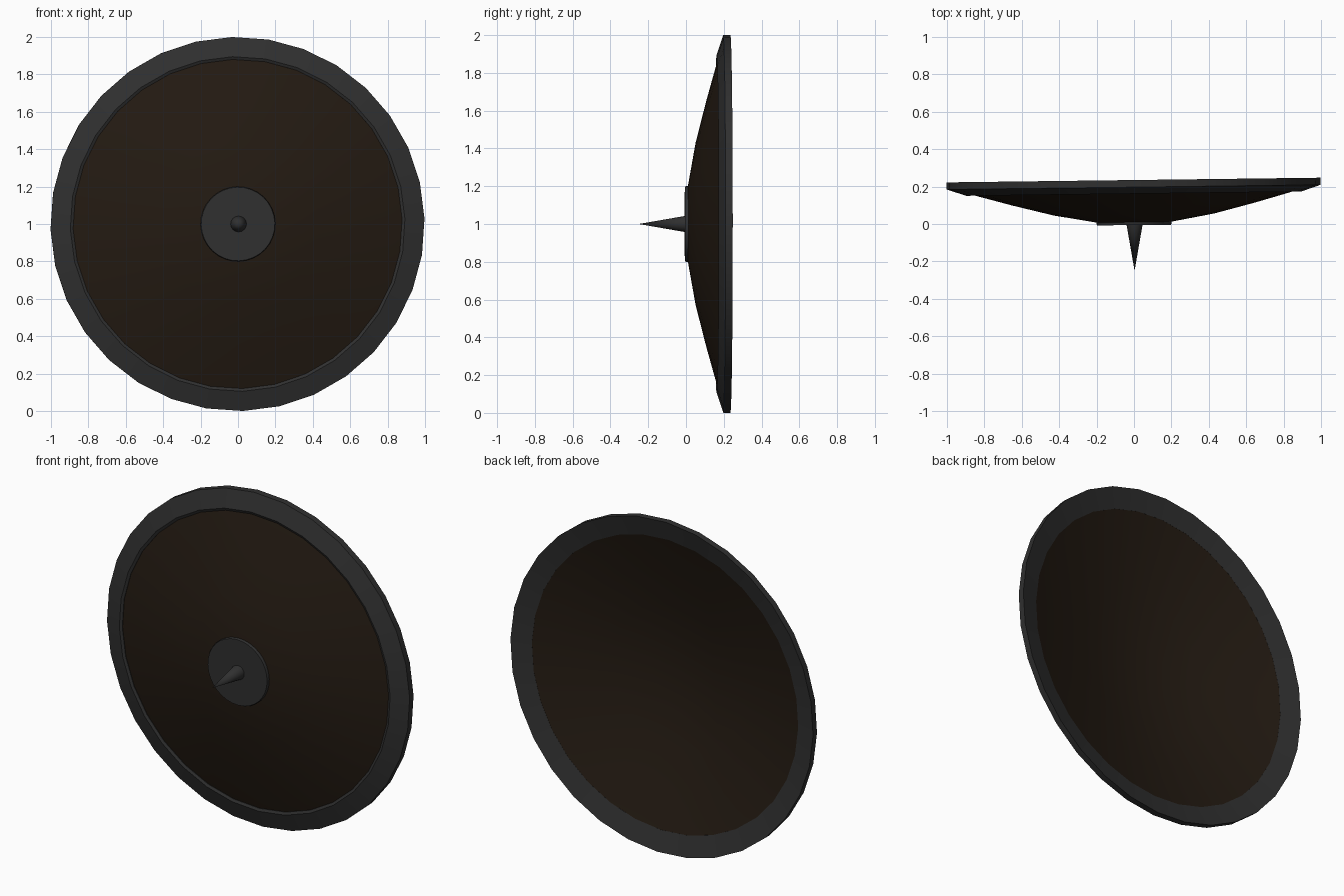
import bpy, bmesh, math
from math import radians, sin, cos

if "Cube" in bpy.data.objects:
    bpy.data.objects.remove(bpy.data.objects["Cube"])

SIDES = 32
ROLL = radians(-1.7)


def material(name, rgb):
    m = bpy.data.materials.new(name)
    m.diffuse_color = (*rgb, 1)
    m.use_nodes = True
    m.node_tree.nodes["Principled BSDF"].inputs["Base Color"].default_value = m.diffuse_color
    return m


def lathe(name, profile, mat, sides=SIDES, closed=False, tilt=0.0):
    """Revolve (radius, y) points around the y axis, centred at z = 1."""
    bm = bmesh.new()
    rings = []
    for r, y in profile:
        if r == 0:
            rings.append([bm.verts.new((0, y, 0))] * sides)
        else:
            angles = [ROLL + 2 * math.pi * k / sides for k in range(sides)]
            rings.append([bm.verts.new((r * sin(a), y, r * cos(a))) for a in angles])
    pairs = list(zip(rings, rings[1:]))
    if closed:
        pairs.append((rings[-1], rings[0]))
    for a, b in pairs:
        for k in range(sides):
            n = (k + 1) % sides
            corners = list(dict.fromkeys((a[k], a[n], b[n], b[k])))
            bm.faces.new(corners)
    bmesh.ops.recalc_face_normals(bm, faces=bm.faces)
    # an open shell should face the front
    if not closed and sum(f.normal.y * f.calc_area() for f in bm.faces) > 0.1:
        bmesh.ops.reverse_faces(bm, faces=bm.faces)
    mesh = bpy.data.meshes.new(name)
    bm.to_mesh(mesh)
    bm.free()
    mesh.materials.append(mat)
    obj = bpy.data.objects.new(name, mesh)
    bpy.context.collection.objects.link(obj)
    obj.location.z = 1.0
    obj.rotation_euler.z = tilt
    bpy.ops.object.select_all(action='DESELECT')
    obj.select_set(True)
    bpy.context.view_layer.objects.active = obj
    bpy.ops.object.shade_smooth_by_angle(angle=radians(30))
    return obj


iron = material("dark_iron", (0.029, 0.029, 0.029))
wood = material("dark_wood", (0.017, 0.0105, 0.006))
LEAN = radians(0.72)
THICK = 0.03

# Domed shield face, hollow behind, with a constant thickness
front = [(0, 0.002), (0.2, 0.010), (0.43, 0.051), (0.65, 0.107), (0.84, 0.160), (0.885, 0.174)]
back = [(r, y + THICK) for r, y in reversed(front)]
lathe("shield_face", front + back, wood, tilt=LEAN)

# Rim band that follows the curve of the dome, with a bevelled inner lip
lathe("rim_band",
      [(0.88, 0.169), (0.895, 0.162), (1.0, 0.197), (1.0, 0.235), (0.88, 0.203)],
      iron, closed=True, tilt=LEAN)

# Flat round plate at the centre
lathe("centre_plate",
      [(0, -0.006), (0.197, -0.006), (0.2, 0.0), (0.2, 0.02)],
      iron, tilt=LEAN / 2)

# Spike pointing forward
spike = lathe("centre_spike", [(0, -0.25), (0.043, -0.003)], iron, sides=16)
spike.location.x = 0.003
